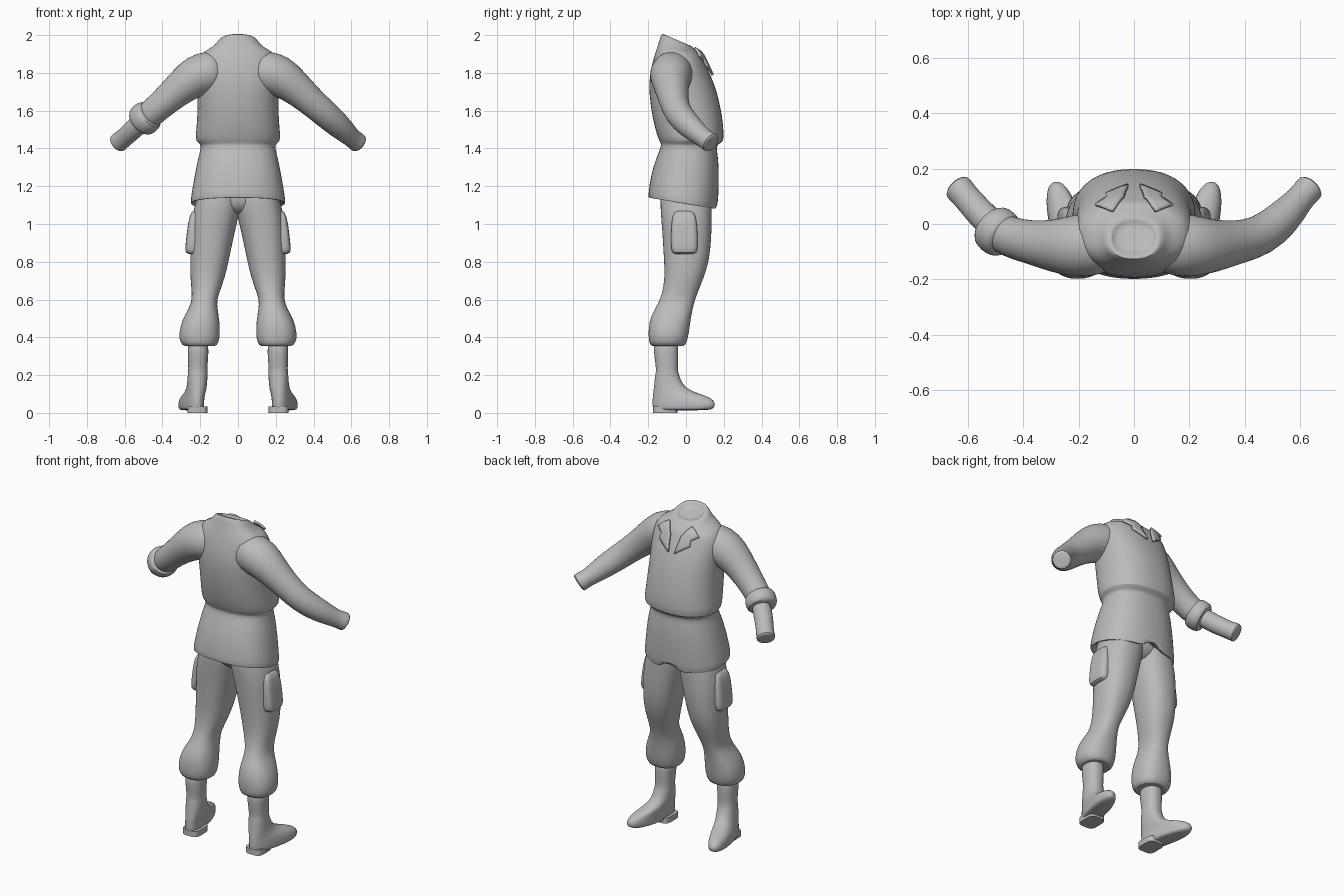
import bpy
import bmesh
import math
from mathutils import Vector

if "Cube" in bpy.data.objects:
    bpy.data.objects.remove(bpy.data.objects["Cube"], do_unlink=True)

# Single plain grey for the whole figure
grey = bpy.data.materials.new("plain_grey")
grey.use_nodes = True
colour = (0.5, 0.5, 0.5, 1)
grey.diffuse_color = colour
grey.node_tree.nodes["Principled BSDF"].inputs["Base Color"].default_value = colour


def finish(name, bm, smooth=True):
    """Turn a bmesh into a smooth shaded object."""
    bmesh.ops.recalc_face_normals(bm, faces=bm.faces)
    mesh = bpy.data.meshes.new(name)
    bm.to_mesh(mesh)
    bm.free()
    mesh.materials.append(grey)
    obj = bpy.data.objects.new(name, mesh)
    bpy.context.collection.objects.link(obj)
    bpy.ops.object.select_all(action="DESELECT")
    obj.select_set(True)
    bpy.context.view_layer.objects.active = obj
    bpy.ops.object.shade_smooth_by_angle(angle=math.radians(65))
    if smooth:
        obj.modifiers.new("soften", "SUBSURF").levels = 1
        obj.modifiers["soften"].render_levels = 1
    return obj


def skin(name, rings, smooth=True):
    """Bridge rings of points into a closed tube."""
    bm = bmesh.new()
    loops = [[bm.verts.new(p) for p in ring] for ring in rings]
    for a, b in zip(loops, loops[1:]):
        for i in range(len(a)):
            j = (i + 1) % len(a)
            bm.faces.new((a[i], a[j], b[j], b[i]))
    bm.faces.new(loops[0])
    bm.faces.new(loops[-1])
    return finish(name, bm, smooth)


def oval(z, x0, x1, y0, y1, tilt=0, power=2.3, skew=0, n=32):
    """Rounded cross-section; tilt lowers it towards +y, skew slides x along y."""
    pts = []
    for i in range(n):
        a = math.tau * i / n
        c, s = math.cos(a), math.sin(a)
        u = math.copysign(abs(c) ** (2 / power), c)
        v = math.copysign(abs(s) ** (2 / power), s)
        x = (x0 + x1) / 2 + u * (x1 - x0) / 2
        y = (y0 + y1) / 2 + v * (y1 - y0) / 2
        pts.append(Vector((x + skew * (y - y0), y, z - tilt * (y - y0))))
    return pts


def mirrored(points, side):
    return [Vector((p.x * side, p.y, p.z)) for p in points]


def tube(name, path, side=1, n=20):
    """Round tube through (x, y, z, radius) stations."""
    centres = [Vector(p[:3]) for p in path]
    rings = []
    for i, c in enumerate(centres):
        d = (centres[min(i + 1, len(path) - 1)] - centres[max(i - 1, 0)]).normalized()
        u = d.cross(Vector((0, 1, 0))).normalized()
        v = d.cross(u)
        r = path[i][3]
        ring = [c + r * (u * math.cos(math.tau * k / n) + v * math.sin(math.tau * k / n))
                for k in range(n)]
        rings.append(mirrored(ring, side))
    return skin(name, rings)


# Jacket: z, half width, back y, chest y, tilt
jacket = [
    (1.18, .20, -.15, .12, .15),
    (1.14, .235, -.185, .15, .17),
    (1.135, .252, -.20, .166, .17),
    (1.16, .252, -.20, .17, .16),
    (1.26, .232, -.187, .176, .06),
    (1.35, .212, -.158, .172, 0),
    (1.405, .196, -.134, .16, 0),
    (1.425, .20, -.132, .172, 0),
    (1.435, .224, -.14, .2, 0),
    (1.48, .224, -.157, .2, 0),
    (1.56, .216, -.178, .195, 0),
    (1.70, .213, -.198, .166, 0),
    (1.79, .22, -.193, .13, 0),
    (1.87, .215, -.175, .093, 0),
    (1.92, .185, -.158, .075, .06),
    (1.955, .135, -.146, .065, .22),
    (1.985, .115, -.138, .052, .33),
    (2.008, .096, -.128, .03, .42),
    (2.006, .08, -.115, .015, .45),
    (1.975, .07, -.10, 0, .35),
    (1.965, .03, -.07, -.03, .3),
]
rings = [oval(z, -w, w, a, b, t) for z, w, a, b, t in jacket]
# Small notch in the middle of the hem
for ring in rings[1:3]:
    ring[8].z += .07
jacket_body = skin("jacket_body", rings)


# Collar lapels lying on the chest
def lapel(side):
    outline = [(.075, .04, 1.925), (.135, .06, 1.885), (.095, .085, 1.862),
               (.10, .10, 1.835), (.02, .125, 1.78), (.035, .08, 1.87)]
    bm = bmesh.new()
    bm.faces.new([bm.verts.new((x * side, y, z)) for x, y, z in outline])
    bmesh.ops.triangulate(bm, faces=bm.faces)
    bmesh.ops.subdivide_edges(bm, edges=bm.edges, cuts=3, use_grid_fill=True)
    obj = finish("collar_lapel", bm, smooth=False)
    wrap = obj.modifiers.new("lie_on_chest", "SHRINKWRAP")
    wrap.target = jacket_body
    wrap.wrap_mode = "ABOVE_SURFACE"
    wrap.offset = .012
    thick = obj.modifiers.new("cloth", "SOLIDIFY")
    thick.thickness = .012
    thick.offset = 0


# Sleeves: one full length, one rolled up to the elbow
upper_arm = [(.08, -.07, 1.81, .10), (.15, -.075, 1.805, .115), (.22, -.08, 1.785, .114),
             (.29, -.08, 1.735, .095), (.38, -.065, 1.655, .078), (.46, -.045, 1.585, .074)]
wrist = [(.60, .09, 1.458, .05), (.62, .113, 1.443, .052), (.638, .134, 1.428, .055),
         (.639, .135, 1.427, .04)]
tube("long_sleeve", upper_arm + [(.54, .02, 1.515, .068)] + wrist)
tube("short_sleeve", upper_arm + [(.50, -.015, 1.55, .07)], -1)
tube("bare_forearm", [(.46, -.045, 1.585, .05), (.54, .02, 1.515, .056)] + wrist, -1)
tube("rolled_cuff", [(.463, -.05, 1.585, .06), (.466, -.048, 1.583, .082),
                     (.483, -.035, 1.567, .09), (.503, -.017, 1.55, .09),
                     (.518, -.004, 1.537, .082), (.52, -.002, 1.535, .05)], -1)

# Trouser leg: z, inner x, outer x, back y, toe-side y
leg = [
    (1.22, -.03, .19, -.13, .13),
    (1.13, -.02, .222, -.137, .137),
    (1.04, -.003, .243, -.133, .136),
    (.97, .014, .25, -.126, .136),
    (.86, .038, .252, -.12, .13),
    (.76, .058, .255, -.113, .112),
    (.67, .085, .248, -.117, .075),
    (.60, .113, .242, -.137, .048),
    (.55, .108, .262, -.165, .035),
    (.49, .098, .298, -.196, .024),
    (.41, .094, .315, -.2, .014),
    (.37, .104, .305, -.195, .002),
    (.35, .118, .285, -.182, -.01),
    (.36, .15, .26, -.15, -.05),
]

# Boot: z, inner x, outer x, heel y, toe y, skew
boot = [
    (.40, .157, .268, -.17, -.04, 0),
    (.32, .155, .267, -.172, -.04, 0),
    (.225, .164, .262, -.156, -.044, 0),
    (.21, .161, .266, -.163, -.04, 0),
    (.15, .16, .266, -.168, -.02, .04),
    (.12, .16, .266, -.172, .02, .1),
    (.10, .159, .267, -.175, .075, .15),
    (.08, .158, .27, -.177, .135, .19),
    (.05, .157, .272, -.178, .158, .2),
    (.025, .158, .272, -.176, .15, .2),
    (.012, .163, .266, -.168, .125, .2),
]

for side in (1, -1):
    lapel(side)
    skin("trouser_leg", [mirrored(oval(*r), side) for r in leg])
    skin("boot", [mirrored(oval(z, a, b, c, d, skew=k), side) for z, a, b, c, d, k in boot])
    # Heel block under the boot
    skin("boot_heel", [mirrored(oval(z, .162, .268, -.174, -.045, power=4), side)
                       for z in (0, .035)], smooth=False)
    # Cargo pocket on the outer thigh, thicker at its lower end
    pocket = [(1.075, .18, .235, -.05, .03), (1.05, .18, .258, -.075, .055),
              (.95, .18, .272, -.08, .062), (.87, .18, .28, -.08, .064),
              (.845, .18, .278, -.072, .056), (.838, .18, .25, -.05, .03)]
    skin("cargo_pocket", [mirrored(oval(*r, power=4), side) for r in pocket])

# Seat joining both legs beneath the jacket
seat = [(1.25, .17, -.12, .12), (1.14, .19, -.13, .13),
        (1.08, .12, -.115, .115), (1.045, .05, -.06, .06)]
skin("trouser_seat", [oval(z, -w, w, a, b) for z, w, a, b in seat])
